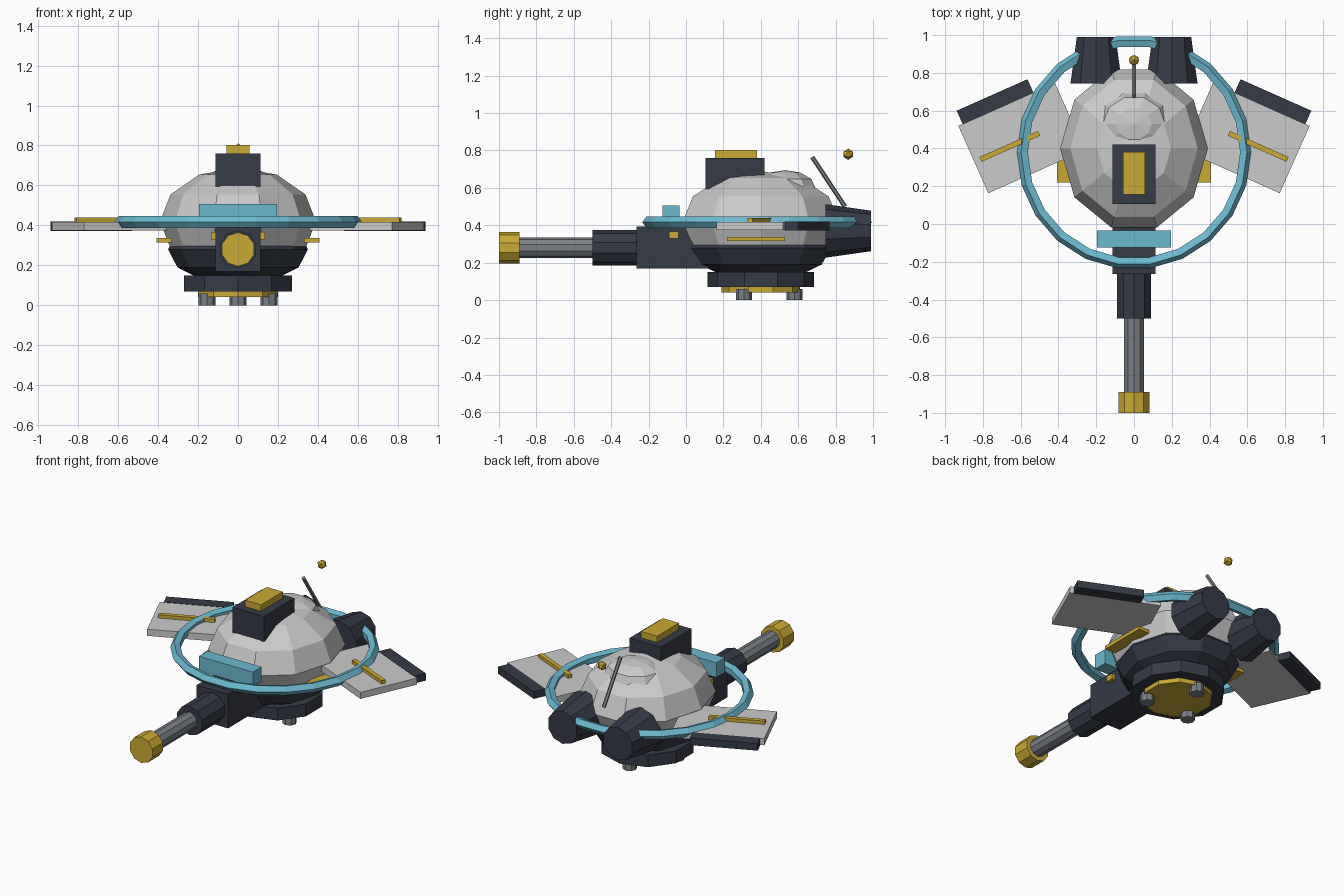
import bpy, math
from mathutils import Vector, Matrix

if "Cube" in bpy.data.objects:
    bpy.data.objects.remove(bpy.data.objects["Cube"])

def material(name, rgb):
    m = bpy.data.materials.new(name)
    m.diffuse_color = (*rgb, 1)
    m.use_nodes = True
    m.node_tree.nodes["Principled BSDF"].inputs["Base Color"].default_value = m.diffuse_color
    return m

PALE = material("pale_grey", (0.60, 0.60, 0.60))
DARK = material("dark_slate", (0.036, 0.043, 0.062))
GOLD = material("gold", (0.60, 0.40, 0.035))
CYAN = material("sky_blue", (0.15, 0.49, 0.64))
STEEL = material("steel_grey", (0.20, 0.22, 0.24))

def finish(name, mat):
    o = bpy.context.object
    o.name = name
    o.data.materials.append(mat)
    return o

def box(name, mat, lo, hi, yaw=0.0):
    """Box between two corners, turned about its own centre."""
    lo, hi = Vector(lo), Vector(hi)
    bpy.ops.mesh.primitive_cube_add(size=1, location=(lo + hi) / 2, rotation=(0, 0, yaw))
    bpy.context.object.scale = hi - lo
    return finish(name, mat)

def ellipsoid(name, mat, centre, radii):
    """Low-poly ellipsoid with a corner pointing along y."""
    bpy.ops.mesh.primitive_uv_sphere_add(segments=10, ring_count=6, radius=1)
    o = finish(name, mat)
    o.data.transform(Matrix.Rotation(math.pi / 2, 4, 'Z'))
    o.location, o.scale = centre, radii
    return o

def tube(name, mat, start, end, r1, r2=None, sides=10):
    """Cylinder or cone frustum between two points."""
    a, b = Vector(start), Vector(end)
    d = b - a
    bpy.ops.mesh.primitive_cone_add(vertices=sides, radius1=r1, radius2=r1 if r2 is None else r2,
                                    depth=d.length)
    o = finish(name, mat)
    if abs(d.z) == d.length:
        turn = Matrix()
    else:  # tilt about x only, keeping a corner pointing up
        turn = Matrix.Rotation(math.atan2(-d.y, d.z), 4, 'X')
    o.data.transform(turn)
    o.location = (a + b) / 2
    return o

# Hull
ellipsoid("upper_hull", PALE, (0, 0.40, 0.42), (0.39, 0.44, 0.27))
ellipsoid("lower_hull", DARK, (0, 0.40, 0.28), (0.35, 0.395, 0.18))
ellipsoid("rear_dome", PALE, (0, 0.53, 0.60), (0.19, 0.17, 0.095))

# Base and feet
tube("base_plinth", DARK, (0, 0.40, 0.07), (0, 0.40, 0.15), 0.285)
tube("base_disc", GOLD, (0, 0.40, 0.042), (0, 0.40, 0.072), 0.21)
for i in range(3):
    a = math.radians(90 + 120 * i)
    x, y = 0.18 * math.cos(a), 0.40 + 0.18 * math.sin(a)
    tube(f"foot_{i + 1}", STEEL, (x, y, 0), (x, y, 0.06), 0.043, sides=8)

# Front cannon
box("cannon_housing", DARK, (-0.113, -0.265, 0.17), (0.113, 0.12, 0.393))
tube("cannon_sleeve", DARK, (0, -0.50, 0.28), (0, -0.25, 0.28), 0.095)
tube("cannon_barrel", STEEL, (0, -0.90, 0.28), (0, -0.48, 0.28), 0.056)
tube("cannon_muzzle", GOLD, (0, -1.0, 0.28), (0, -0.89, 0.28), 0.085)
box("housing_band", GOLD, (-0.135, -0.092, 0.33), (0.135, -0.04, 0.367))

# Front visor and roof hatch
box("front_visor", CYAN, (-0.195, -0.125, 0.41), (0.195, -0.035, 0.506))
box("roof_block", DARK, (-0.113, 0.105, 0.595), (0.113, 0.42, 0.76))
box("roof_plate", GOLD, (-0.058, 0.155, 0.755), (0.058, 0.38, 0.802))

# Ring around the hull
bpy.ops.mesh.primitive_torus_add(major_segments=22, minor_segments=5, major_radius=0.588,
                                 minor_radius=0.032, location=(0, 0.38, 0.417))
finish("hull_ring", CYAN)

# Antenna
tube("antenna_rod", STEEL, (0, 0.85, 0.50), (0, 0.675, 0.765), 0.012, sides=6)
bpy.ops.mesh.primitive_ico_sphere_add(subdivisions=1, radius=0.03, location=(0, 0.867, 0.78))
finish("antenna_ball", GOLD)

# Mirrored wings, side trims and engines
YAW = math.radians(24)

def wing_part(name, mat, s, u, v, size, z0, z1):
    """Box placed in wing coordinates: u outward, v towards the rear."""
    x = 0.595 + u * math.cos(YAW) + v * math.sin(YAW)
    y = 0.455 - u * math.sin(YAW) + v * math.cos(YAW)
    hx, hy = size[0] / 2, size[1] / 2
    box(name, mat, (s * x - hx, y - hy, z0), (s * x + hx, y + hy, z1), -s * YAW)

for side, s in (("left", -1), ("right", 1)):
    wing_part(f"{side}_wing", PALE, s, 0, 0, (0.56, 0.39), 0.375, 0.418)
    wing_part(f"{side}_wing_flap", DARK, s, 0.05, 0.232, (0.41, 0.08), 0.373, 0.42)
    wing_part(f"{side}_wing_stripe", GOLD, s, 0.075, -0.015, (0.34, 0.028), 0.41, 0.44)
    xs = sorted((s * 0.33, s * 0.407))
    box(f"{side}_side_trim", GOLD, (xs[0], 0.22, 0.315), (xs[1], 0.53, 0.338))
    tube(f"{side}_engine", DARK, (s * 0.20, 0.745, 0.37), (s * 0.20, 0.99, 0.37), 0.143, 0.108)
